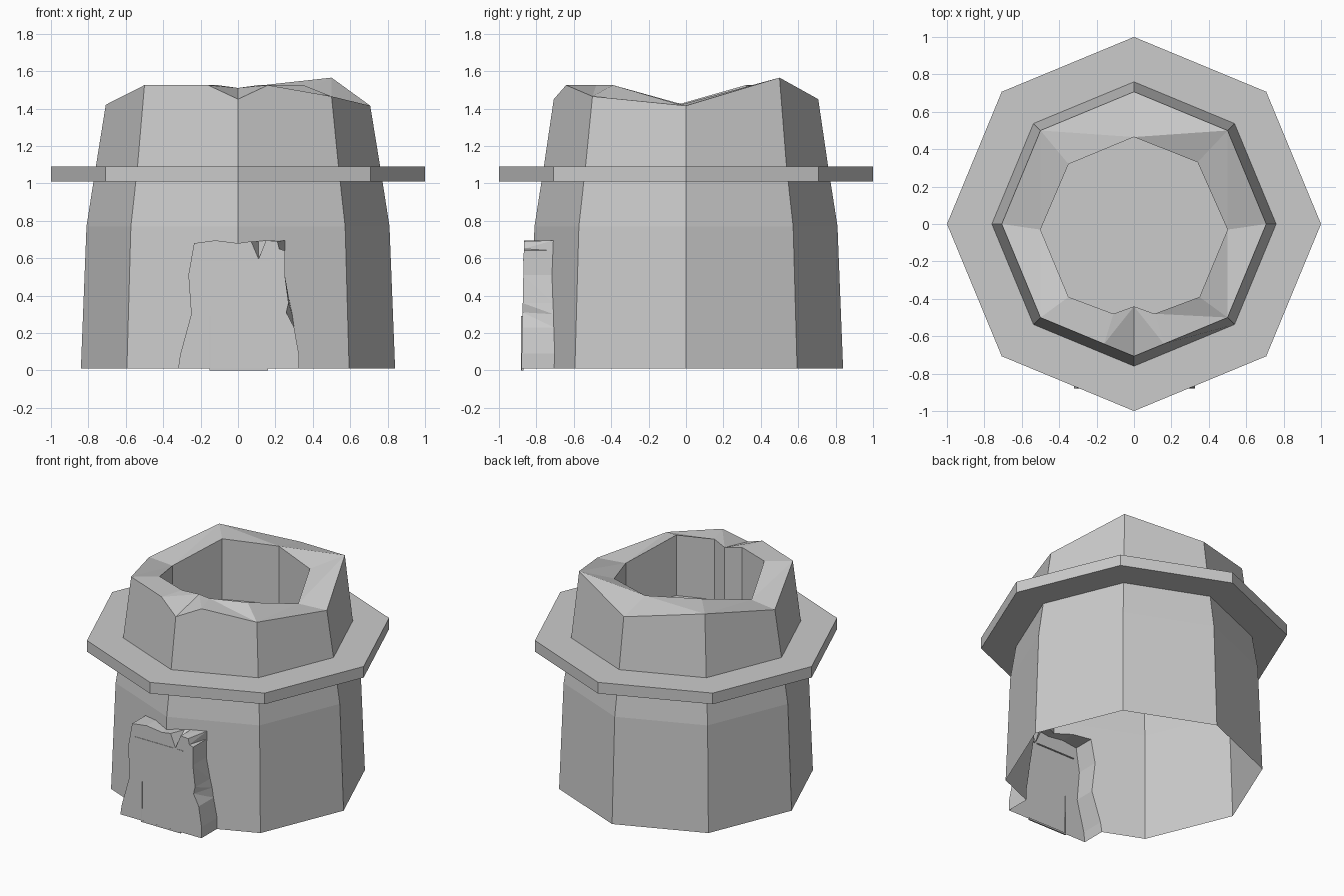
import bpy
from math import cos, sin, radians, tan

if "Cube" in bpy.data.objects:
    bpy.data.objects.remove(bpy.data.objects["Cube"])

T = tan(radians(22.5))


def make(name, verts, faces):
    me = bpy.data.meshes.new(name)
    me.from_pydata(verts, [], faces)
    me.validate()
    ob = bpy.data.objects.new(name, me)
    bpy.context.collection.objects.link(ob)
    return ob


def octagon(r, z):
    return [(r * cos(radians(45 * i)), r * sin(radians(45 * i)), z) for i in range(8)]


def wall_point(x, z):
    """Point on the two front wall faces of the tower."""
    r = 0.84 - 0.03 * (z - 0.01) / 0.76
    return (x, -(r - T * abs(x)), z)


def box(name, x0, x1, y0, y1, z0, z1):
    bpy.ops.mesh.primitive_cube_add(size=1, location=((x0 + x1) / 2, (y0 + y1) / 2, (z0 + z1) / 2))
    ob = bpy.context.object
    ob.name = name
    ob.scale = (x1 - x0, y1 - y0, z1 - z0)


# Door outline, left foot over the top to right foot: front x, z then wall x, z
door = [(-.32, .01, -.32, .01), (-.31, .08, -.31, .08), (-.25, .30, -.25, .30),
        (-.265, .51, -.265, .51), (-.235, .68, -.235, .68), (-.12, .695, -.12, .695),
        (0, .68, 0, .68), (.07, .69, .07, .69), (.11, .595, .11, .69), (.15, .695, .15, .695),
        (.21, .69, .21, .695), (.22, .65, .25, .695), (.25, .64, .25, .64),
        (.25, .51, .25, .51), (.27, .36, .277, .36), (.258, .31, .29, .30),
        (.30, .23, .30, .23), (.325, .09, .325, .09), (.325, .01, .325, .01)]
back = [wall_point(d[2], d[3]) for d in door]
front = [(d[0], -(0.88 - 0.02 * d[1]), d[1]) for d in door]
apex = 6                                   # door point lying on the front corner edge

# Lower wall: six plain sides plus two front faces cut around the door
verts = octagon(0.84, 0.01) + octagon(0.81, 0.77) + octagon(0.76, 1.09) + back
faces = [(i, (i + 1) % 8, 8 + (i + 1) % 8, 8 + i) for i in range(8) if i not in (5, 6)]
faces += [(8 + i, 8 + (i + 1) % 8, 16 + (i + 1) % 8, 16 + i) for i in range(8)]
n = len(door)
faces.append([5] + [24 + i for i in range(apex + 1)] + [14, 13])
faces.append([14] + [24 + i for i in range(apex, n)] + [7, 15])
make("tower_wall", verts, faces)

# Chipped door porch, hollow behind
faces = [list(range(n))[::-1]]
for i in range(n - 1):
    faces += [(i, i + 1, n + i + 1), (i, n + i + 1, n + i)]
make("door", front + back, faces)
box("door_foot", -.15, .16, -.88, -.87, 0, .012)
box("door_crossbar", -.21, .10, -.871, -.86, .588, .594)
box("door_crossbar_end", .12, .17, -.871, -.86, .588, .594)
box("door_seam", -.153, -.147, -.881, -.87, 0, .29)

# Octagonal ledge, also the floor of the crown
faces = [(i, (i + 1) % 8, 8 + (i + 1) % 8, 8 + i) for i in range(8)]
faces += [list(range(8))[::-1], list(range(8, 16))]
make("ledge", octagon(1, 1.01) + octagon(1, 1.09), faces)

# Broken crown: uneven outer and inner rims, with a notch at the front
outer = [(.707, 0, 1.415), (.5, .5, 1.565), (0, .707, 1.45), (-.5, .5, 1.525),
         (-.707, 0, 1.42), (-.5, -.5, 1.525), (-.16, -.641, 1.525), (0, -.707, 1.45),
         (.16, -.641, 1.525), (.5, -.5, 1.465)]
inner = [(.5, -.03, 1.42), (.34, .33, 1.49), (0, .465, 1.51), (-.35, .32, 1.525),
         (-.5, -.03, 1.425), (-.35, -.39, 1.525), (-.11, -.48, 1.525), (0, -.44, 1.51),
         (.11, -.48, 1.525), (.35, -.39, 1.525)]
floor = [(x, y, 1.08) for x, y, z in inner]
verts = octagon(0.76, 1.09) + outer + inner + floor
O, I, F = 8, 18, 28
col = [0, 1, 2, 3, 4, 5, 6, 7]
faces = [(i, i + 1, O + i + 1, O + i) for i in range(5)]
faces += [(5, 6, O + 7, O + 6, O + 5), (6, 7, O + 9, O + 8, O + 7), (7, 0, O, O + 9)]
for i in range(10):
    j = (i + 1) % 10
    if i in (0, 2, 4, 7, 8):
        faces += [(O + i, O + j, I + i), (O + j, I + j, I + i)]
    else:
        faces += [(O + i, O + j, I + j), (O + i, I + j, I + i)]
    faces.append((I + i, I + j, F + j, F + i))
make("broken_crown", verts, faces)
